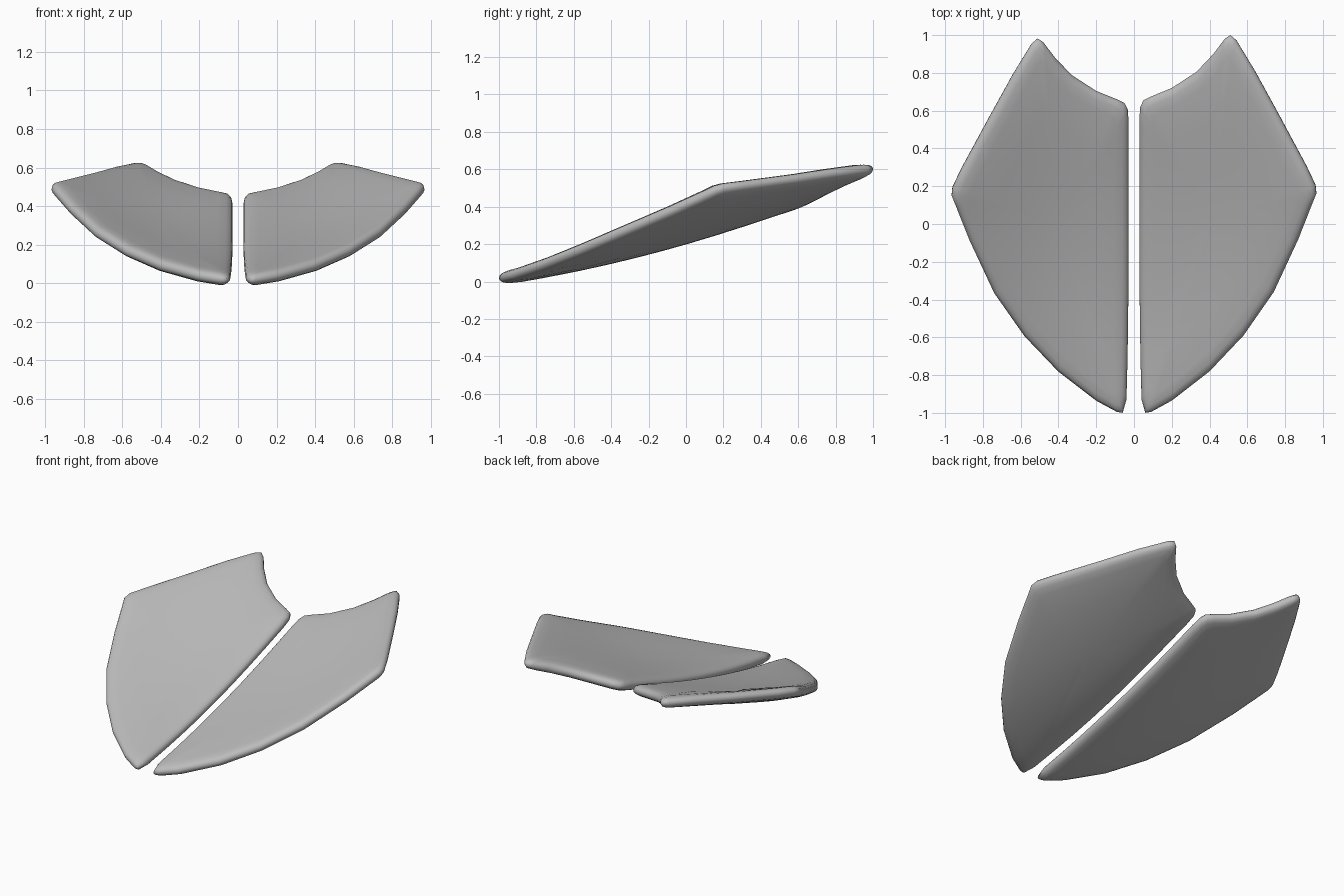
import bpy
import bmesh
from mathutils import Vector

default_cube = bpy.data.objects.get("Cube")
if default_cube:
    bpy.data.objects.remove(default_cube, do_unlink=True)

# One plain grey material
grey = bpy.data.materials.new("plain grey")
grey.use_nodes = True
colour = (0.5, 0.5, 0.5, 1.0)
grey.diffuse_color = colour
grey.node_tree.nodes["Principled BSDF"].inputs["Base Color"].default_value = colour

# Plan outline of one panel: curved outer edge, pointed rear, hollow back edge
CORNERS = [
    (0.06, -1.0), (0.09, -0.995), (0.2, -0.935), (0.4, -0.78), (0.58, -0.59),
    (0.74, -0.36), (0.87, -0.08), (0.945, 0.11), (0.965, 0.16), (0.96, 0.205),
    (0.91, 0.31), (0.76, 0.59), (0.64, 0.81), (0.54, 0.975), (0.51, 1.0),
    (0.48, 0.98), (0.42, 0.9), (0.33, 0.805), (0.2, 0.72), (0.09, 0.675),
    (0.05, 0.655), (0.033, 0.62),
]
INNER_STEPS = 8
CENTRE = Vector((0.42, 0.05))

# Rim section: inset from the outline, then half thickness
RIM = [(0.0, 0.0), (0.004, 0.014), (0.014, 0.025), (0.035, 0.033), (0.08, 0.038)]
FIELD = [0.3, 0.6, 0.85]
CORE = 0.042


def outline():
    points = [Vector(p) for p in CORNERS]
    for i in range(INNER_STEPS + 1):
        t = i / INNER_STEPS
        points.append(Vector((0.028 + 0.012 * t ** 4, 0.55 - 1.48 * t)))
    return points


def middle(x, y):
    """Height of the swept, upward curling middle surface."""
    return 0.235 + 0.29 * y + 0.07 * y * y + 0.23 * x * x - 0.05 * max(y, 0) ** 4


def place(p, offset):
    """Point offset from the middle surface along its normal."""
    e = 0.01
    dx = (middle(p.x + e, p.y) - middle(p.x - e, p.y)) / (2 * e)
    dy = (middle(p.x, p.y + e) - middle(p.x, p.y - e)) / (2 * e)
    normal = Vector((-dx, -dy, 1)).normalized()
    return Vector((p.x, p.y, middle(p.x, p.y))) + normal * offset


def inset_rates(points):
    """How far each point moves to the centre for one unit of inset."""
    n = len(points)
    rates = []
    for i, p in enumerate(points):
        along = (points((i + 1) % n) if callable(points) else points[(i + 1) % n]) - points[i - 1]
        inward = Vector((-along.y, along.x)).normalized()
        rates.append(1 / max((CENTRE - p).dot(inward), 0.3))
    return [(rates[i - 1] + 2 * rates[i] + rates[(i + 1) % n]) / 4 for i in range(n)]


def build_panel(name, side):
    points = outline()
    rates = inset_rates(points)
    n = len(points)
    rings = [([p.lerp(CENTRE, r * d) for p, r in zip(points, rates)], h) for d, h in RIM]
    last = rings[-1][0]
    for t in FIELD:
        rings.append(([p.lerp(CENTRE, t) for p in last], CORE))

    bm = bmesh.new()

    def add(p, offset):
        co = place(p, offset)
        co.x *= side
        if side < 0:
            co.y -= 0.009 * (co.y + 1)
        return bm.verts.new(co)

    edge = [add(p, 0) for p in points]
    for face_side in (1, -1):
        previous = edge
        for ring, height in rings[1:]:
            current = [add(p, height * face_side) for p in ring]
            for i in range(n):
                j = (i + 1) % n
                bm.faces.new((previous[i], previous[j], current[j], current[i]))
            previous = current
        hub = add(CENTRE, CORE * face_side)
        for i in range(n):
            bm.faces.new((previous[i], previous[(i + 1) % n], hub))
    bmesh.ops.recalc_face_normals(bm, faces=bm.faces)
    for face in bm.faces:
        face.smooth = True

    mesh = bpy.data.meshes.new(name)
    bm.to_mesh(mesh)
    bm.free()
    mesh.materials.append(grey)
    panel = bpy.data.objects.new(name, mesh)
    bpy.context.collection.objects.link(panel)
    return panel


# Mirrored pair with a narrow gap between
build_panel("left_panel", 1)
build_panel("right_panel", -1)
